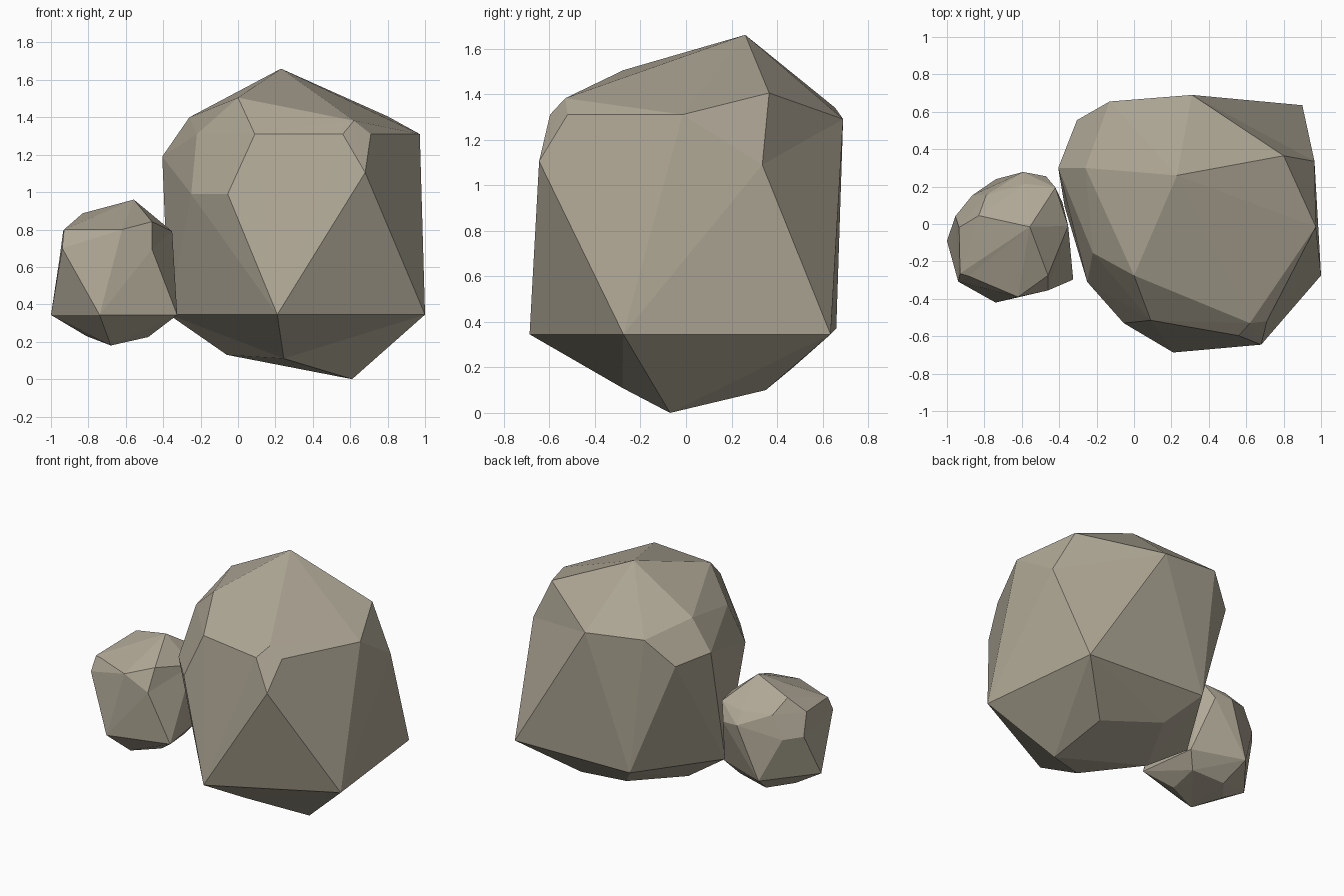
import bpy, bmesh
from math import radians
from mathutils import Vector

stone = bpy.data.materials.new("stone")
stone.diffuse_color = (0.43, 0.39, 0.305, 1)


def rock(name, corners, dents):
    """Faceted boulder: a hull over the corner points. Corners named in
    dents are pushed out for the hull, then set back, leaving shallow hollows."""
    pts = [Vector(c) for c in corners]
    mid = sum(pts, Vector()) / len(pts)
    bm = bmesh.new()
    verts = [bm.verts.new(mid + (p - mid) * dents.get(i, 1)) for i, p in enumerate(pts)]
    bmesh.ops.convex_hull(bm, input=verts)
    for v, p in zip(verts, pts):
        v.co = p
    loose = [v for v in bm.verts if not v.link_faces]
    bmesh.ops.delete(bm, geom=loose, context='VERTS')
    bmesh.ops.recalc_face_normals(bm, faces=bm.faces[:])
    # merge coplanar triangles into flat facets
    bmesh.ops.dissolve_limit(bm, angle_limit=radians(1),
                             verts=bm.verts[:], edges=bm.edges[:])
    me = bpy.data.meshes.new(name)
    bm.to_mesh(me)
    bm.free()
    me.materials.append(stone)
    ob = bpy.data.objects.new(name, me)
    bpy.context.collection.objects.link(ob)
    return ob


# large boulder: crown, shoulder corners, widest ring, underside
rock("large_rock", [
    (.23, .26, 1.66), (0, -.275, 1.505), (-.26, .30, 1.40), (.80, .365, 1.405),
    (-.22, -.155, 1.31), (.09, -.515, 1.31), (.56, -.597, 1.31), (.62, -.53, 1.382),
    (.71, -.52, 1.31), (.972, -.015, 1.31), (.965, .335, 1.09), (.68, -.645, 1.105),
    (-.055, -.53, .99), (-.25, -.31, .99), (-.405, .30, 1.19),
    (.31, .69, 1.29), (-.13, .655, 1.34), (-.305, .555, 1.16),
    (.21, -.687, .345), (1, -.275, .345), (.90, .635, .345), (-.02, .66, .37), (-.37, .09, .345),
    (.61, -.07, 0), (.245, -.28, .11), (-.06, .06, .13), (.58, .35, .10), (.14, .465, .195),
], {15: 1.08, 24: 1.1, 10: 1.02})

# small boulder leaning on its left side
rock("small_rock", [
    (-.557, -.015, .96), (-.83, .045, .887), (-.93, -.265, .80), (-.885, -.278, .80),
    (-.94, -.308, .70), (-.62, -.39, .80), (-.46, -.275, .842), (-.46, -.355, .695),
    (-.352, -.01, .79), (-.935, -.018, .79), (-.955, .042, .64), (-.865, .153, .635),
    (-.79, .155, .795), (-.585, .215, .795), (-.593, .278, .715), (-.42, .195, .815),
    (-.47, .255, .70),
    (-1, -.09, .343), (-.74, -.42, .343), (-.325, -.297, .343), (-.383, .115, .347), (-.738, .24, .343),
    (-.68, -.235, .18), (-.48, -.175, .225), (-.81, -.075, .23), (-.685, .08, .222), (-.455, .045, .25),
], {3: 1.03, 4: 1.05, 7: 1.05})
